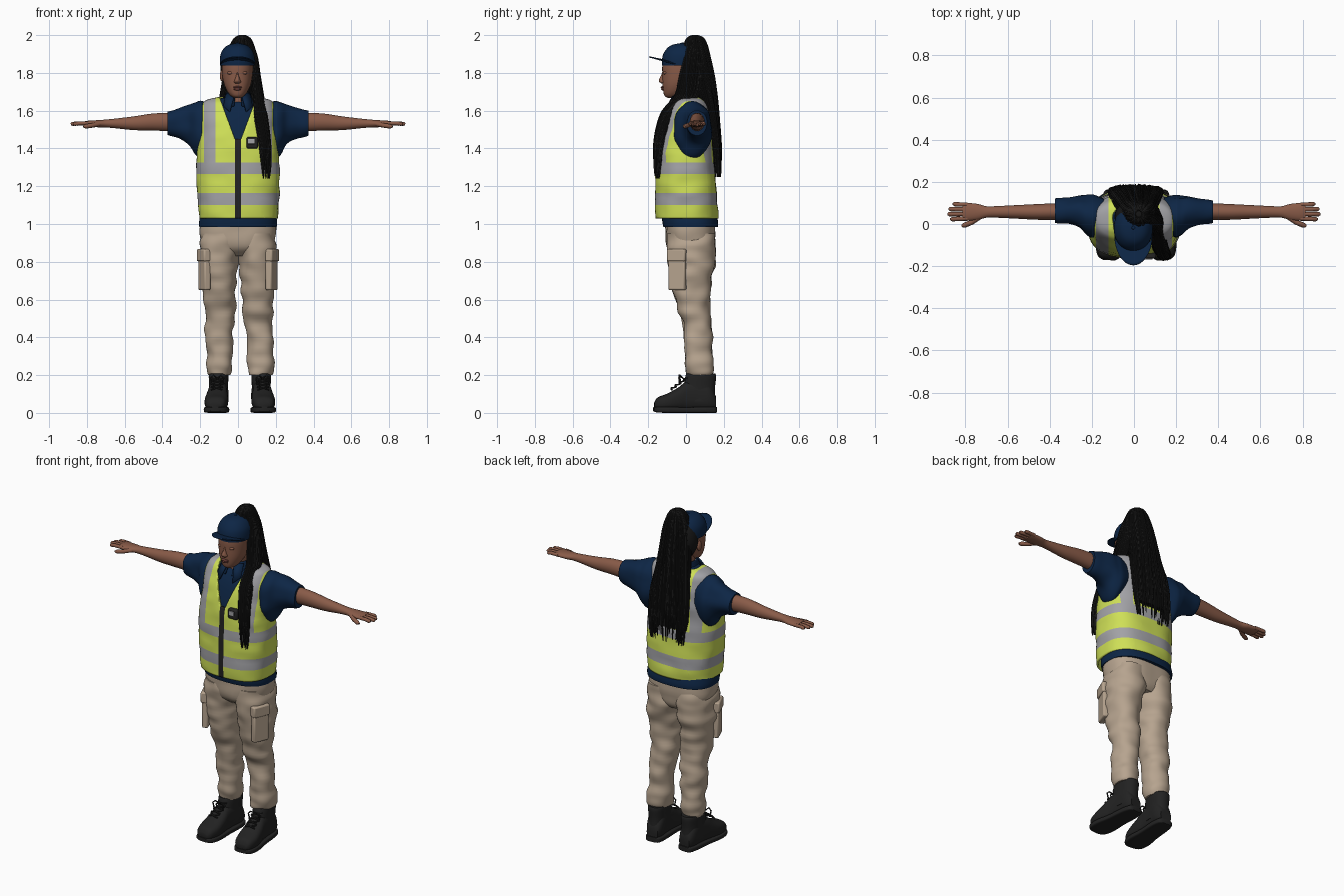
import bpy, bmesh, math, random
from mathutils import Vector, noise

random.seed(4)
if "Cube" in bpy.data.objects:
    bpy.data.objects.remove(bpy.data.objects["Cube"])


def material(name, *rgb):
    m = bpy.data.materials.new(name)
    m.use_nodes = True
    m.diffuse_color = (*rgb, 1)
    bsdf = m.node_tree.nodes["Principled BSDF"]
    bsdf.inputs["Base Color"].default_value = (*rgb, 1)
    bsdf.inputs["Roughness"].default_value = 0.8
    return m


LIME = material("lime fabric", .62, .74, .095)
SILVER = material("reflective silver", .36, .36, .38)
NAVY = material("navy fabric", .004, .019, .06)
SKIN = material("brown skin", .25, .105, .065)
LIPS = material("lips", .17, .055, .045)
KHAKI = material("khaki cloth", .47, .37, .275)
HAIR = material("black hair", .008, .008, .008)
BOOT = material("boot black", .016, .016, .016)


def add(name, bm, *mats):
    """Turn a bmesh into a smooth-shaded object."""
    bmesh.ops.recalc_face_normals(bm, faces=bm.faces)
    me = bpy.data.meshes.new(name)
    bm.to_mesh(me)
    bm.free()
    for m in mats:
        me.materials.append(m)
    for p in me.polygons:
        p.use_smooth = True
    me.set_sharp_from_angle(angle=math.radians(40))
    ob = bpy.data.objects.new(name, me)
    bpy.context.collection.objects.link(ob)
    return ob


def refine(rings, k):
    """Catmull-Rom interpolation through rows of numbers."""
    out = []
    for i in range(len(rings) - 1):
        a, b, c, d = (rings[min(max(i + j, 0), len(rings) - 1)] for j in (-1, 0, 1, 2))
        for s in range(k):
            t = s / k
            out.append([q + t * (r - p) / 2 + t * t * (p - 2.5 * q + 2 * r - d_ / 2)
                        + t ** 3 * (1.5 * (q - r) + (d_ - p) / 2)
                        for p, q, r, d_ in zip(a, b, c, d)])
    return out + [list(rings[-1])]


def loft_mesh(rings, axis="z", p=2.0, seg=32, k=4, caps=True, fold=0.0, flip=1):
    """Skin of superellipses; each ring is (position, min, max, min, max)."""
    bm = bmesh.new()
    rows = []
    for t, a0, a1, b0, b1 in refine(rings, k):
        row = []
        for i in range(seg):
            w = 2 * math.pi * i / seg
            c, s = math.cos(w), math.sin(w)
            a = (a0 + a1) / 2 + (a1 - a0) / 2 * math.copysign(abs(c) ** (2 / p), c)
            b = (b0 + b1) / 2 + (b1 - b0) / 2 * math.copysign(abs(s) ** (2 / p), s)
            v = Vector({"z": (a, b, t), "x": (t, a, b), "y": (a, t, b)}[axis])
            if fold:
                out = Vector({"z": (c, s, 0), "x": (0, c, s), "y": (c, 0, s)}[axis])
                v += out * fold * noise.noise(Vector((v.x * 9 + flip * 3, v.y * 9, v.z * 16)))
            v.x *= flip
            row.append(bm.verts.new(v))
        rows.append(row)
    for lo, hi in zip(rows, rows[1:]):
        for i in range(seg):
            j = (i + 1) % seg
            bm.faces.new((lo[i], lo[j], hi[j], hi[i]))
    if caps:
        bm.faces.new(rows[0])
        bm.faces.new(rows[-1])
    return bm


def loft(name, rings, mat, **kw):
    return add(name, loft_mesh(rings, **kw), mat)


def ball(name, at, size, mat):
    bm = bmesh.new()
    bmesh.ops.create_uvsphere(bm, u_segments=24, v_segments=14, radius=1)
    for v in bm.verts:
        v.co = Vector([c * s for c, s in zip(v.co, size)]) + Vector(at)
    return add(name, bm, mat)


def box(name, at, size, mat, turn=0, bevel=.008):
    bm = bmesh.new()
    bmesh.ops.create_cube(bm, size=1)
    bmesh.ops.scale(bm, vec=size, verts=bm.verts)
    ob = add(name, bm, mat)
    ob.location, ob.rotation_euler.z = at, turn
    mod = ob.modifiers.new("rounded", "BEVEL")
    mod.width, mod.segments = bevel, 2
    return ob


def tubes(name, paths, radius, mat, tip=1.0, res=1):
    cu = bpy.data.curves.new(name, "CURVE")
    cu.dimensions, cu.bevel_depth, cu.bevel_resolution, cu.use_fill_caps = "3D", radius, res, True
    for path in paths:
        sp = cu.splines.new("POLY")
        sp.points.add(len(path) - 1)
        for pt, co in zip(sp.points, path):
            pt.co = (*co, 1)
        sp.points[-1].radius = tip
    cu.materials.append(mat)
    ob = bpy.data.objects.new(name, cu)
    bpy.context.collection.objects.link(ob)
    return ob


# Torso: shirt under an open-fronted vest
torso = [(1.03, -.205, .21, -.162, .17), (1.1, -.21, .215, -.165, .168), (1.2, -.218, .22, -.163, .163),
         (1.3, -.222, .219, -.16, .155), (1.4, -.215, .212, -.155, .15), (1.5, -.205, .205, -.135, .15),
         (1.58, -.2, .2, -.11, .14), (1.635, -.19, .19, -.08, .12), (1.658, -.165, .165, -.055, .1),
         (1.672, -.1, .1, -.04, .085)]
inner = [(z - .006, a + .012, b - .012, c + .012, d - .012) for z, a, b, c, d in torso[2:]]
loft("shirt_body", inner, NAVY, p=2.5, seg=48)
loft("shirt_hem", [(.985, -.205, .205, -.12, .17), (1.01, -.206, .207, -.125, .17),
                   (1.06, -.198, .2, -.13, .16)], NAVY, p=2.5, seg=48)

bm = loft_mesh(torso, p=2.5, seg=72, k=5, caps=False, fold=.006)
cuts = [((0, 0, z), (0, 0, 1)) for z in (1.1, 1.165, 1.265, 1.325, 1.45)]
cuts += [((s * x, 0, 0), (1, 0, 0)) for s in (1, -1) for x in (.016, .12, .18)]
cuts += [((s * .016, 0, 1.45), (s, 0, -.37)) for s in (1, -1)]
for co, no in cuts:
    bmesh.ops.bisect_plane(bm, geom=bm.verts[:] + bm.edges[:] + bm.faces[:], plane_co=co, plane_no=no)
opening = []
for f in bm.faces:
    c = f.calc_center_median()
    x = abs(c.x)
    if c.z > 1.45 and c.y < .01 and x < .016 + (c.z - 1.45) * .37:
        opening.append(f)
    elif c.z < 1.45 and c.y < 0 and x < .016:
        f.material_index = 2
    elif 1.1 < c.z < 1.165 or 1.265 < c.z < 1.325 or (c.z > 1.325 and .12 < x < .18):
        f.material_index = 1
bmesh.ops.delete(bm, geom=opening, context="FACES")
vest = add("safety_vest", bm, LIME, SILVER, BOOT)
vest.modifiers.new("thickness", "SOLIDIFY").thickness = .01
box("vest_radio", (.075, -.146, 1.43), (.06, .035, .06), BOOT)
box("radio_label", (.07, -.166, 1.437), (.035, .006, .025), SILVER, bevel=.001)

# Collar with folded points
bm = loft_mesh([(1.625, -.088, .088, -.098, .1), (1.66, -.074, .074, -.078, .085),
                (1.695, -.066, .066, -.06, .078)], caps=False, seg=48)
bmesh.ops.delete(bm, geom=[f for f in bm.faces if f.calc_center_median().y < 0
                          and abs(f.calc_center_median().x) < .022], context="FACES")
add("collar", bm, NAVY).modifiers.new("thickness", "SOLIDIFY").thickness = .008
for s, side in ((1, "left"), (-1, "right")):
    bm = bmesh.new()
    pts = [(.018, -.066, 1.69), (.066, -.04, 1.69), (.078, -.085, 1.625), (.045, -.118, 1.595)]
    bm.faces.new([bm.verts.new((s * x, y, z)) for x, y, z in pts])
    add(side + "_collar_point", bm, NAVY).modifiers.new("thickness", "SOLIDIFY").thickness = .008

# Hips
loft("trouser_hips", [(.83, -.1, .1, -.05, .12), (.87, -.17, .17, -.095, .145), (.93, -.2, .2, -.107, .155),
                      (1.01, -.2, .2, -.11, .155)], KHAKI, p=2.4, seg=48, fold=.008)

for s, side in ((1, "left_"), (-1, "right_")):
    # Sleeve, arm and hand
    loft(side + "sleeve", [(.13, -.04, .12, 1.42, 1.62), (.19, -.065, .138, 1.35, 1.65),
                           (.225, -.055, .135, 1.365, 1.645), (.26, -.02, .13, 1.42, 1.633),
                           (.31, -.003, .122, 1.452, 1.615), (.355, 0, .118, 1.465, 1.602),
                           (.374, .003, .115, 1.472, 1.597)], NAVY, axis="x", fold=.01, flip=s)
    loft(side + "arm", [(.33, .02, .1, 1.49, 1.59), (.45, .02, .095, 1.495, 1.585), (.55, .025, .09, 1.497, 1.57),
                        (.65, .03, .085, 1.507, 1.558), (.7, .03, .084, 1.511, 1.553),
                        (.74, .02, .095, 1.512, 1.55), (.79, .016, .1, 1.515, 1.547),
                        (.815, .02, .098, 1.519, 1.543)], SKIN, axis="x", flip=s)
    fingers = [[(s * .79, .026 + .022 * i, 1.532), (s * .84, .024 + .023 * i, 1.533),
                (s * (end - .008), .023 + .024 * i, 1.53), (s * end, .023 + .024 * i, 1.528)]
               for i, end in enumerate((.872, .885, .88, .86))]
    tubes(side + "fingers", fingers, .0105, SKIN, tip=.5, res=2)
    tubes(side + "thumb", [[(s * .73, .035, 1.53), (s * .77, .008, 1.522), (s * .805, -.006, 1.517),
                            (s * .818, -.009, 1.515)]], .012, SKIN, tip=.5, res=2)

    # Trouser leg with cargo pocket
    leg = [(.2, .045, .17, .003, .135), (.225, .038, .18, -.004, .143), (.3, .04, .175, -.002, .138),
           (.4, .035, .178, -.01, .137), (.5, .024, .18, -.022, .132), (.6, .018, .187, -.06, .125),
           (.7, .012, .195, -.082, .135), (.8, .002, .2, -.098, .148), (.88, -.01, .2, -.103, .152),
           (.95, .0, .19, -.1, .15)]
    leg = [(z, a + s * .012 * (1 - z), b + s * .012 * (1 - z), c, d) for z, a, b, c, d in leg]
    loft(side + "trouser_leg", leg, KHAKI, p=2.2, seg=40, k=6, fold=.016, flip=s)
    box(side + "cargo_pocket", (s * .178, -.045, .735), (.036, .095, .17), KHAKI, -s * .4)
    box(side + "pocket_flap", (s * .181, -.047, .835), (.042, .105, .065), KHAKI, -s * .4)

    # Boot
    parts = [loft(side + "boot_foot", [(-.168, -.03, .03, .025, .055), (-.15, -.05, .05, .015, .082),
                                       (-.1, -.062, .062, .012, .102), (-.04, -.058, .058, .012, .135),
                                       (0, -.052, .052, .012, .165), (.06, -.05, .05, .012, .18),
                                       (.12, -.05, .05, .012, .16), (.157, -.035, .035, .02, .09)],
                  BOOT, axis="y", p=2.6),
             loft(side + "boot_shaft", [(.06, -.05, .05, -.02, .157), (.13, -.049, .049, -.012, .154),
                                        (.19, -.052, .052, -.004, .16), (.208, -.05, .05, .002, .156)],
                  BOOT, p=2.3),
             loft(side + "boot_sole", [(-.172, -.03, .03, .008, .03), (-.15, -.056, .056, .002, .032),
                                       (-.09, -.067, .067, 0, .032), (0, -.058, .058, 0, .03),
                                       (.1, -.055, .055, 0, .032), (.15, -.045, .045, 0, .032),
                                       (.162, -.03, .03, .002, .032)], BOOT, axis="y", p=5)]
    laces = [[(-.03 * d, -.075 + .022 * i, .122 + .016 * i), (0, -.08 + .022 * i, .132 + .016 * i),
              (.03 * d, -.058 + .022 * i, .135 + .016 * i)] for i in range(4) for d in (1, -1)]
    laces += [[(0, -.012, .18), (.02 * d, -.035, .2), (.035 * d, -.035, .185), (.03 * d, -.03, .15)]
              for d in (1, -1)]
    parts.append(tubes(side + "boot_laces", laces, .004, BOOT))
    for ob in parts:
        ob.location.x, ob.rotation_euler.z = s * .118 + .01, s * .07

    # Eyelid
    ball(side + "eyelid", (s * .035 - .004, -.109, 1.8), (.018, .012, .009), SKIN)

# Neck, head and face
loft("neck", [(1.6, -.06, .06, -.065, .07), (1.66, -.05, .05, -.05, .06), (1.74, -.052, .05, -.05, .06)], SKIN)
loft("head", [(1.668, -.02, .014, -.098, -.05), (1.678, -.038, .032, -.113, -.02), (1.7, -.056, .05, -.12, .01),
              (1.74, -.074, .068, -.124, .05), (1.79, -.084, .077, -.125, .08), (1.84, -.085, .079, -.125, .09),
              (1.9, -.078, .072, -.11, .08), (1.94, -.045, .04, -.07, .05)], SKIN, p=2.2, seg=40)
loft("nose", [(1.745, -.016, .01, -.132, -.1), (1.752, -.022, .016, -.141, -.1), (1.763, -.018, .012, -.144, -.1),
              (1.785, -.011, .005, -.133, -.1), (1.81, -.009, .003, -.124, -.1)], SKIN, seg=20)
ball("upper_lip", (-.003, -.123, 1.724), (.024, .011, .006), LIPS)
ball("lower_lip", (-.003, -.121, 1.714), (.02, .011, .007), LIPS)
ball("right_ear", (-.086, -.005, 1.785), (.01, .018, .03), SKIN)

# Cap with curved brim
loft("cap_crown", [(1.838, -.095, .088, -.126, .085), (1.87, -.096, .089, -.127, .085),
                   (1.905, -.09, .083, -.118, .078), (1.935, -.07, .063, -.095, .06),
                   (1.95, -.045, .038, -.068, .035), (1.957, -.01, .004, -.03, 0)], NAVY, p=2.1, seg=40)
ball("cap_button", (-.003, -.018, 1.957), (.008, .008, .005), NAVY)
bm = bmesh.new()
grid = []
for i in range(25):
    w = math.pi * (i / 24 - .5)
    sn, cs = math.sin(w), math.cos(w)
    grid.append([bm.verts.new((-.003 + .09 * sn, -.055 - (.055 + .085 * v / 6) * cs,
                               1.848 + cs * (.022 + .018 * v / 6))) for v in range(7)])
for a, b in zip(grid, grid[1:]):
    for v in range(6):
        bm.faces.new((a[v], a[v + 1], b[v + 1], b[v]))
add("cap_brim", bm, NAVY).modifiers.new("thickness", "SOLIDIFY").thickness = .006


# Braided hair: a solid core wrapped in separate strands
def braids(name, rings, count, shortest):
    loft(name + "_core", [(z, a + .006, b - .006, c + .006, d - .006) for z, a, b, c, d in rings[:-1]], HAIR)
    rows = refine(rings, 3)
    paths = []
    for i in range(count):
        w = 2 * math.pi * (i + random.random()) / count
        r = random.uniform(.82, 1.0)
        n = random.randint(int(len(rows) * shortest), len(rows))
        paths.append([((a + b) / 2 + (b - a) / 2 * r * math.cos(w), (c + d) / 2 + (d - c) / 2 * r * math.sin(w), z)
                      for z, a, b, c, d in rows[:n]])
    tubes(name + "_strands", paths, .0042, HAIR, tip=.4)


ball("scalp_hair", (-.003, .035, 1.825), (.09, .078, .118), HAIR)
braids("ponytail", [(1.996, .005, .04, .03, .065), (1.982, -.02, .065, .005, .095), (1.94, -.045, .085, -.01, .115),
                    (1.88, -.065, .1, 0, .13), (1.78, -.08, .108, .01, .152), (1.66, -.1, .12, .05, .168),
                    (1.54, -.12, .135, .105, .178), (1.42, -.125, .138, .13, .187), (1.34, -.12, .132, .142, .188),
                    (1.25, -.11, .12, .15, .185)], 150, .82)
braids("front_lock", [(1.95, .04, .08, .01, .08), (1.88, .06, .103, -.01, .09), (1.78, .07, .118, -.035, .09),
                      (1.68, .075, .135, -.06, .07), (1.6, .08, .15, -.125, -.02), (1.52, .095, .162, -.155, -.08),
                      (1.43, .11, .172, -.17, -.115), (1.34, .122, .175, -.172, -.13),
                      (1.24, .135, .168, -.168, -.14)], 60, .8)
